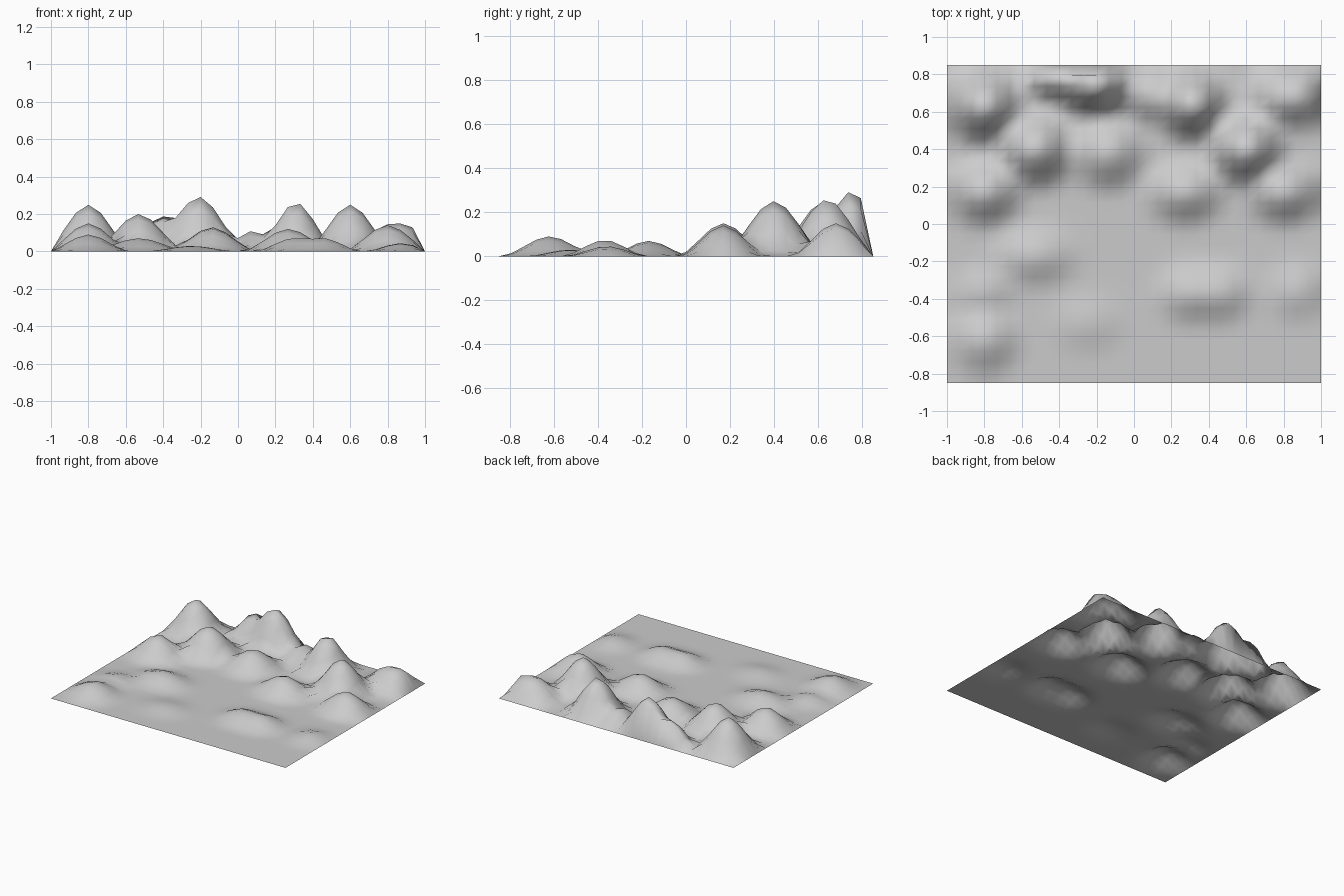
import bpy, bmesh

# Hills: centre x, centre y, height, radius x, radius y
HILLS = [
    (-0.80, 0.63, 0.25, 0.25, 0.25),   # back row
    (-0.21, 0.75, 0.295, 0.27, 0.22),
    (-0.41, 0.78, 0.19, 0.22, 0.16),
    (0.08, 0.69, 0.11, 0.20, 0.20),
    (0.31, 0.64, 0.265, 0.23, 0.24),
    (0.80, 0.68, 0.14, 0.23, 0.22),
    (0.90, 0.68, 0.135, 0.20, 0.22),
    (-0.53, 0.40, 0.20, 0.26, 0.25),   # middle row
    (-0.14, 0.38, 0.13, 0.25, 0.24),
    (0.60, 0.40, 0.25, 0.25, 0.25),
    (-0.80, 0.17, 0.15, 0.24, 0.22),
    (0.27, 0.17, 0.12, 0.26, 0.21),
    (0.80, 0.17, 0.14, 0.25, 0.21),
    (-0.53, -0.17, 0.07, 0.28, 0.20),  # low front mounds
    (-0.80, -0.36, 0.045, 0.20, 0.18),
    (-0.80, -0.62, 0.09, 0.23, 0.23),
    (-0.25, -0.53, 0.03, 0.25, 0.20),
    (0.30, -0.37, 0.075, 0.22, 0.20),
    (0.45, -0.37, 0.075, 0.22, 0.20),
    (0.87, -0.36, 0.045, 0.20, 0.20),
]


def height(x, y):
    """Blend smooth-falloff hills without piling up the peaks."""
    total = 0.0
    for cx, cy, h, rx, ry in HILLS:
        d = (((x - cx) / rx) ** 2 + ((y - cy) / ry) ** 2) ** 0.5
        if d < 1:
            t = 1 - d
            total += (h * t * t * (3 - 2 * t)) ** 3
    return total ** (1 / 3)


# Open terrain sheet with a flat, unmoved border
bm = bmesh.new()
bmesh.ops.create_grid(bm, x_segments=30, y_segments=30, size=1)
for v in bm.verts:
    v.co.y *= 0.85
    if not v.is_boundary:
        v.co.z = height(v.co.x, v.co.y)
for f in bm.faces:
    f.smooth = True
mesh = bpy.data.meshes.new("hilly_terrain")
bm.to_mesh(mesh)
bm.free()
terrain = bpy.data.objects.new("hilly_terrain", mesh)
bpy.context.collection.objects.link(terrain)
